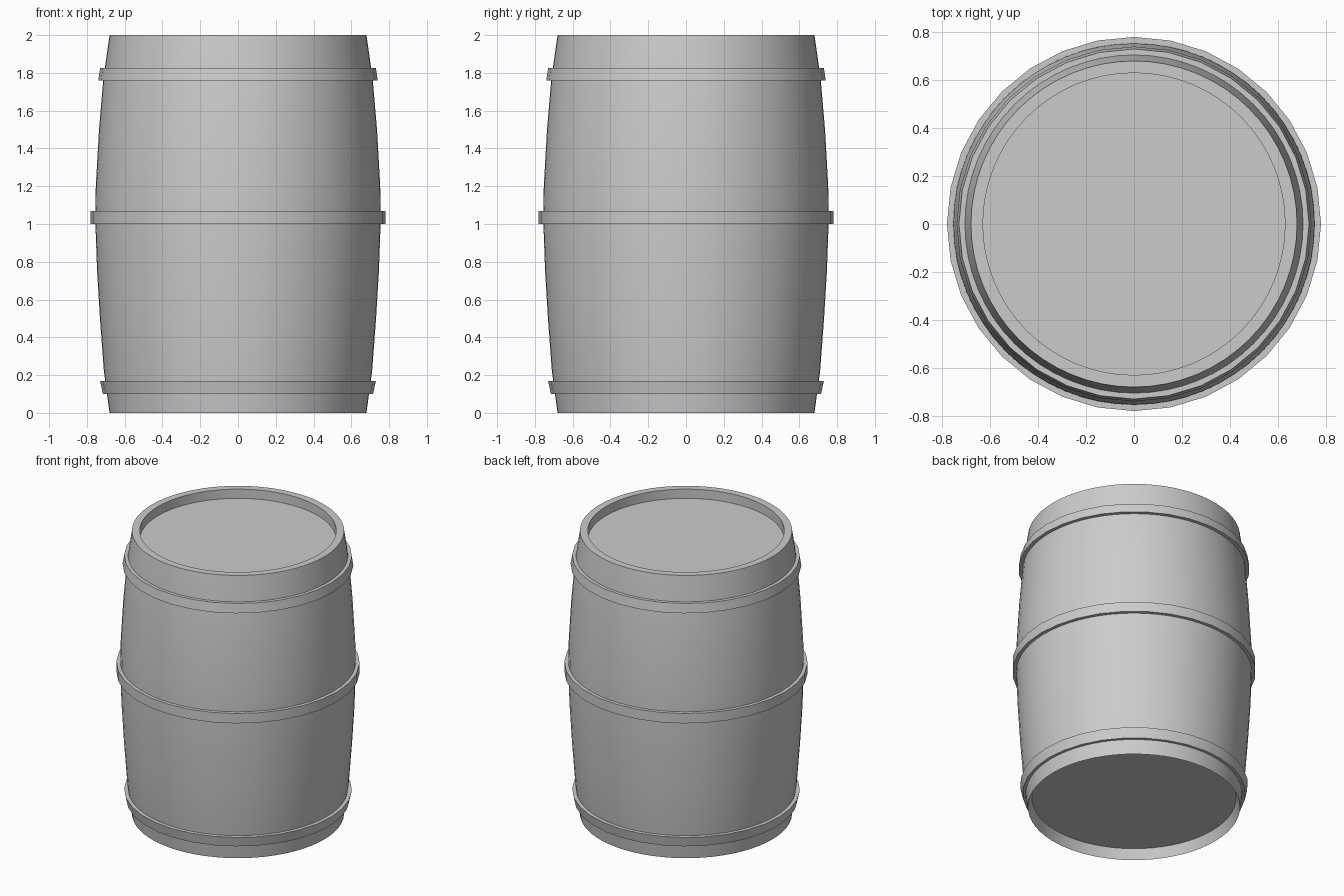
import bpy, bmesh, math

if "Cube" in bpy.data.objects:
    bpy.data.objects.remove(bpy.data.objects["Cube"])


def lathe(name, profile, sides, closed=False):
    """Spin a (radius, z) profile around z; radius 0 makes a pole."""
    bm = bmesh.new()
    rings = []
    for r, z in profile:
        if r == 0:
            rings.append([bm.verts.new((0, 0, z))] * sides)
        else:
            rings.append([bm.verts.new((r * math.cos(2 * math.pi * i / sides),
                                        r * math.sin(2 * math.pi * i / sides), z))
                          for i in range(sides)])
    pairs = list(zip(rings, rings[1:]))
    if closed:
        pairs.append((rings[-1], rings[0]))
    for a, b in pairs:
        for i in range(sides):
            j = (i + 1) % sides
            corners = list(dict.fromkeys((a[i], a[j], b[j], b[i])))
            bm.faces.new(corners)
    bmesh.ops.recalc_face_normals(bm, faces=bm.faces)
    mesh = bpy.data.meshes.new(name)
    bm.to_mesh(mesh)
    bm.free()
    obj = bpy.data.objects.new(name, mesh)
    bpy.context.collection.objects.link(obj)
    bpy.ops.object.select_all(action='DESELECT')
    obj.select_set(True)
    bpy.context.view_layer.objects.active = obj
    bpy.ops.object.shade_smooth_by_angle(angle=math.radians(30))
    return obj


# Barrel body: recessed base, bulging wall, flat rim and recessed lid
lathe("barrel_body", [
    (0, 0.07), (0.655, 0.07), (0.68, 0),
    (0.71, 0.22), (0.731, 0.5), (0.746, 0.75), (0.755, 1.0), (0.753, 1.2),
    (0.736, 1.5), (0.713, 1.77), (0.68, 2.0),
    (0.63, 2.0), (0.63, 1.935), (0, 1.935)], 64)

# Hoops: bottom z, top z, outer radius at bottom and at top
hoops = {
    "lower_hoop": (0.10, 0.17, 0.715, 0.73),
    "middle_hoop": (1.00, 1.07, 0.78, 0.78),
    "upper_hoop": (1.76, 1.825, 0.74, 0.73),
}
for name, (z0, z1, r0, r1) in hoops.items():
    t = 0.035
    lathe(name, [(r0 - t, z0), (r0, z0), (r1, z1), (r1 - t, z1)], 32, closed=True)
